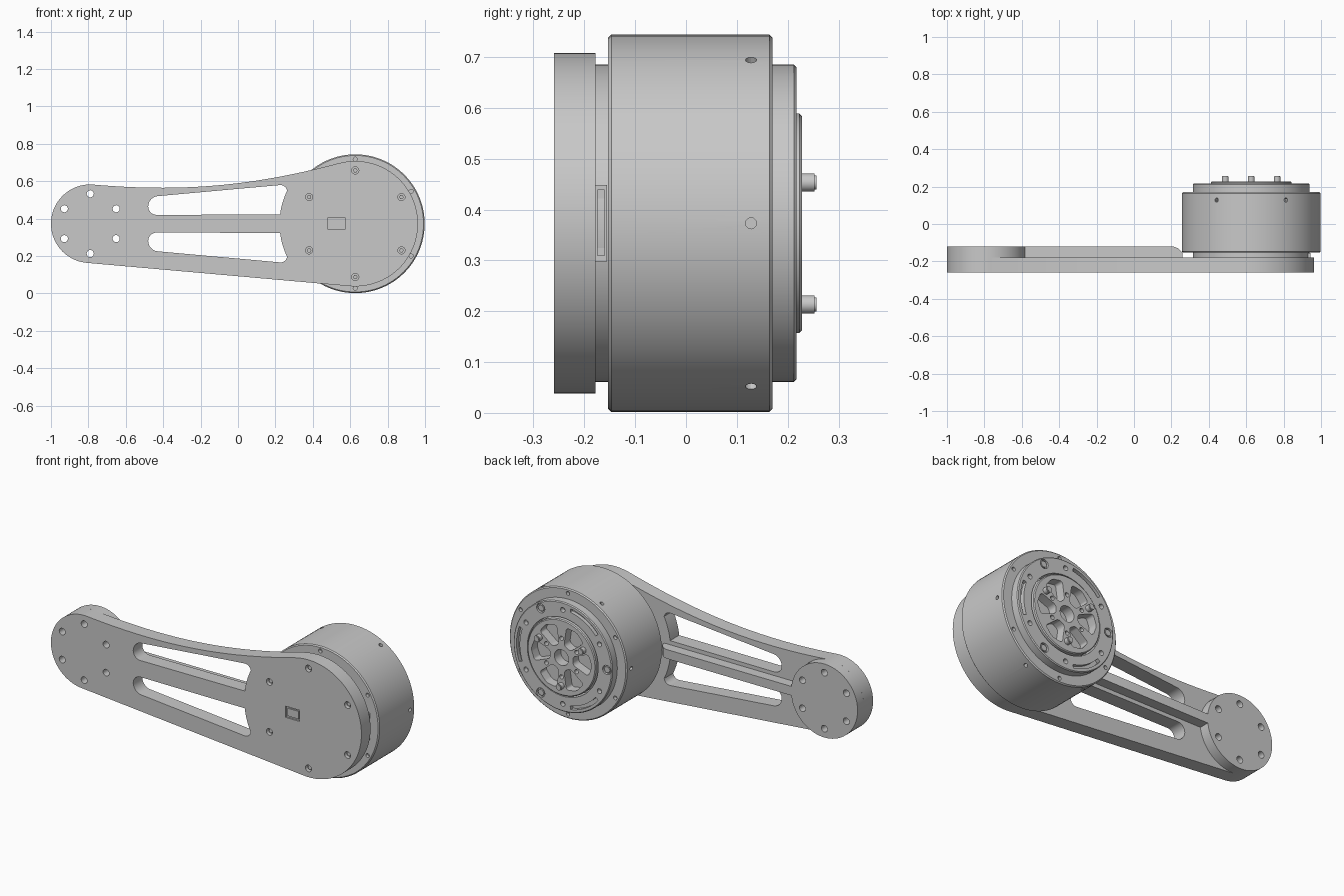
import bpy, bmesh
from math import sin, cos, radians
from mathutils import Vector, Matrix
from mathutils.geometry import interpolate_bezier

if "Cube" in bpy.data.objects:
    bpy.data.objects.remove(bpy.data.objects["Cube"])

CX, CZ, BX = 0.627, 0.373, -0.79     # motor axis x, shared axis height, boss axis x
HEX = range(30, 390, 60)

grey = bpy.data.materials.new("machined grey")
grey.use_nodes = True
grey.diffuse_color = (0.58, 0.58, 0.58, 1)
grey.node_tree.nodes["Principled BSDF"].inputs["Base Color"].default_value = (0.58, 0.58, 0.58, 1)


def polar(x, r, deg, z=CZ):
    return (x + r * cos(radians(deg)), z + r * sin(radians(deg)))


def arc(x, r, a, b, n, z=CZ):
    return [polar(x, r, a + (b - a) * i / n, z) for i in range(n + 1)]


def circle(centre, r, n=24):
    return arc(centre[0], r, 0, 360 - 360 / n, n - 1, centre[1])


def rectangle(x0, x1, z0, z1):
    return [(x0, z0), (x1, z0), (x1, z1), (x0, z1)]


def rounded(corners):
    """Outline from (x, z, radius) corners, each softened by a short curve."""
    out = []
    for i, (x, z, r) in enumerate(corners):
        p = Vector((x, z))
        if not r:
            out.append(p)
            continue
        a = p + (Vector(corners[i - 1][:2]) - p).normalized() * r
        b = p + (Vector(corners[(i + 1) % len(corners)][:2]) - p).normalized() * r
        out += interpolate_bezier(a, a.lerp(p, 0.55), b.lerp(p, 0.55), b, 8)
    return out


def prism(bm, outline, y0, y1):
    """Extrude an (x, z) outline along y."""
    front = [bm.verts.new((p[0], y0, p[1])) for p in outline]
    back = [bm.verts.new((p[0], y1, p[1])) for p in outline]
    faces = [bm.faces.new(front), bm.faces.new(back[::-1])]
    for i in range(len(front)):
        faces.append(bm.faces.new((front[i - 1], back[i - 1], back[i], front[i])))
    bmesh.ops.recalc_face_normals(bm, faces=faces)


def disc(bm, centre, r, y0, y1, n=24):
    prism(bm, circle(centre, r, n), y0, y1)


def pierced_sheet(outlines, y0, y1):
    """Sheet from a filled flat curve: the first outline is the rim, the rest are holes."""
    curve = bpy.data.curves.new("sheet", 'CURVE')
    curve.dimensions, curve.fill_mode, curve.extrude = '2D', 'BOTH', (y1 - y0) / 2
    for outline in outlines:
        spline = curve.splines.new('POLY')
        spline.points.add(len(outline) - 1)
        for point, p in zip(spline.points, outline):
            point.co = (p[0], p[1], 0, 1)
        spline.use_cyclic_u = True
    ob = bpy.data.objects.new("sheet", curve)
    bpy.context.collection.objects.link(ob)
    graph = bpy.context.evaluated_depsgraph_get()
    mesh = bpy.data.meshes.new_from_object(ob.evaluated_get(graph), depsgraph=graph)
    bm = bmesh.new()
    bm.from_mesh(mesh)
    bpy.data.objects.remove(ob)
    bpy.data.meshes.remove(mesh)
    bmesh.ops.transform(bm, verts=bm.verts, matrix=Matrix.Translation((0, (y0 + y1) / 2, 0))
                        @ Matrix.Rotation(radians(90), 4, 'X'))
    bmesh.ops.remove_doubles(bm, verts=bm.verts, dist=0.0001)
    bmesh.ops.recalc_face_normals(bm, faces=bm.faces)
    return bm


def lathe(bm, profile, n=96):
    """Revolve an (r, y) profile around the motor axis."""
    rings = [[bm.verts.new((p[0], y, p[1])) for p in circle((CX, CZ), r, n)] for r, y in profile]
    for a, b in zip(rings, rings[1:]):
        for i in range(n):
            bm.faces.new((a[i - 1], a[i], b[i], b[i - 1]))
    bm.faces.new(rings[0])
    bm.faces.new(rings[-1])
    bmesh.ops.recalc_face_normals(bm, faces=bm.faces)


def finish(name, bm, cutter=None):
    mesh = bpy.data.meshes.new(name)
    bm.to_mesh(mesh)
    bm.free()
    ob = bpy.data.objects.new(name, mesh)
    bpy.context.collection.objects.link(ob)
    mesh.materials.append(grey)
    tool = finish(name + "_cutter", cutter) if cutter else None
    bpy.ops.object.select_all(action='DESELECT')
    ob.select_set(True)
    bpy.context.view_layer.objects.active = ob
    if tool:
        tool.hide_render = True
        mod = ob.modifiers.new("cut", 'BOOLEAN')
        mod.operation, mod.solver, mod.object = 'DIFFERENCE', 'EXACT', tool
        bpy.ops.object.modifier_apply(modifier="cut")
        bpy.data.objects.remove(tool)
    bpy.ops.object.shade_smooth_by_angle(angle=radians(30))
    return ob


# Arm plate: round ends joined by a straight lower edge and a curved upper edge,
# with two mirrored slots closed on the right by an arc around the motor
upper = interpolate_bezier(Vector((-0.772, 0.582)), Vector((-0.33, 0.544)),
                           Vector((0.05, 0.566)), Vector((0.54, 0.697)), 32)
rim = [tuple(p[:2]) for p in upper] + arc(CX, 0.335, 103, -95, 64) + arc(BX, 0.21, -95, -273, 40)
slot = rounded([(-0.48, 0.42, 0.045), (-0.48, 0.516, 0.05), (0.25, 0.582, 0.025)]
               + [(x, z, 0) for x, z in arc(CX, 0.405, 154, 173, 8)])
holes = [slot, [(x, 2 * CZ - z) for x, z in slot], rectangle(0.482, 0.572, 0.341, 0.405)]
holes += [circle(polar(BX, 0.16, a), 0.019) for a in HEX]
holes += [circle(polar(CX, 0.285, a), 0.019) for a in HEX]
finish("arm_plate", pierced_sheet([rim] + holes, -0.26, -0.178))

# Screws sunk in the plate, and a framed nameplate set in its recess
screws = bmesh.new()
for a in HEX:
    disc(screws, polar(CX, 0.285, a), 0.019, -0.236, -0.178)
    disc(screws, polar(CX, 0.285, a), 0.012, -0.248, -0.236, 6)
finish("plate_screws", screws)
badge = bmesh.new()
prism(badge, rectangle(0.482, 0.572, 0.341, 0.405), -0.25, -0.178)
prism(badge, rectangle(0.492, 0.562, 0.351, 0.395), -0.257, -0.25)
finish("blank_nameplate", badge)

# Round boss at the far end with its bolt circle
boss = [circle((BX, CZ), 0.21, 80)] + [circle(polar(BX, 0.16, a), 0.019) for a in HEX]
finish("end_boss", pierced_sheet(boss, -0.178, -0.12))

# Stiffening rib between the slots, sloped where it meets the motor
rib = bmesh.new()
for x, y in [(-0.6, -0.18), (-0.6, -0.12), (0.21, -0.12), (0.235, -0.13), (0.26, -0.155), (0.26, -0.18)]:
    rib.verts.new((x, y, 0.347))
base = rib.faces.new(rib.verts)
top = bmesh.ops.extrude_face_region(rib, geom=[base])["geom"]
bmesh.ops.translate(rib, vec=(0, 0, 0.052), verts=[v for v in top if isinstance(v, bmesh.types.BMVert)])
bmesh.ops.recalc_face_normals(rib, faces=rib.faces)
finish("centre_rib", rib)

# Motor housing with front flange, main drum and rear step
motor, cut = bmesh.new(), bmesh.new()
lathe(motor, [(0.312, -0.179), (0.312, -0.153), (0.365, -0.153), (0.371, -0.147), (0.371, 0.164),
              (0.365, 0.17), (0.312, 0.17), (0.312, 0.212), (0.307, 0.217), (0.224, 0.217), (0.224, 0.155)])
for a in HEX:
    disc(cut, polar(CX, 0.345, a), 0.011, -0.2, -0.135, 16)
    disc(cut, polar(CX, 0.345, a), 0.011, 0.15, 0.2, 16)
    disc(cut, polar(CX, 0.268, a), 0.014, 0.19, 0.3, 16)
for a in range(0, 360, 60):       # radial grub screw holes
    x, z = polar(CX, 0.37, a)
    place = Matrix.Translation((x, 0.128, z)) @ Matrix.Rotation(radians(90 - a), 4, 'Y')
    bmesh.ops.create_cone(cut, cap_ends=True, segments=12, radius1=0.011, radius2=0.011, depth=0.05, matrix=place)
for a in (0, 120, 240):           # curved grooves and screw seats on the rear ring
    prism(cut, arc(CX, 0.292, a - 20, a + 20, 16) + arc(CX, 0.272, a + 20, a - 20, 16), 0.195, 0.3)
    disc(cut, polar(CX, 0.278, a + 60), 0.026, 0.203, 0.3)
finish("motor_housing", motor, cut)

ring_screws = bmesh.new()
for a in (60, 180, 300):
    disc(ring_screws, polar(CX, 0.278, a), 0.019, 0.2, 0.215, 6)
finish("ring_screws", ring_screws)

# Output rotor with six pockets around a bored hub
rotor, cut = bmesh.new(), bmesh.new()
lathe(rotor, [(0.216, 0.15), (0.216, 0.223), (0.211, 0.228), (0.001, 0.228)])
for a in HEX:
    p = [polar(CX, 0.075, a + 12), polar(CX, 0.075, a + 48), polar(CX, 0.18, a + 50),
         polar(CX, 0.192, a + 30), polar(CX, 0.18, a + 10)]
    prism(cut, rounded([(x, z, 0.016) for x, z in p]), 0.175, 0.3)
    disc(cut, polar(CX, 0.11, a), 0.012, 0.2, 0.3, 16)
disc(cut, (CX, CZ), 0.045, 0.17, 0.3, 32)
finish("output_rotor", rotor, cut)

# Three drive pins
pins = bmesh.new()
for a in (30, 150, 270):
    disc(pins, polar(CX, 0.16, a), 0.018, 0.2, 0.253)
    disc(pins, polar(CX, 0.16, a), 0.014, 0.25, 0.257)
finish("drive_pins", pins)

# Cable connector on the flange side
plug, cut = bmesh.new(), bmesh.new()
prism(plug, rectangle(0.86, 0.944, 0.298, 0.448), -0.179, -0.155)
prism(cut, rectangle(0.935, 1, 0.31, 0.438), -0.174, -0.16)
finish("cable_connector", plug, cut)
